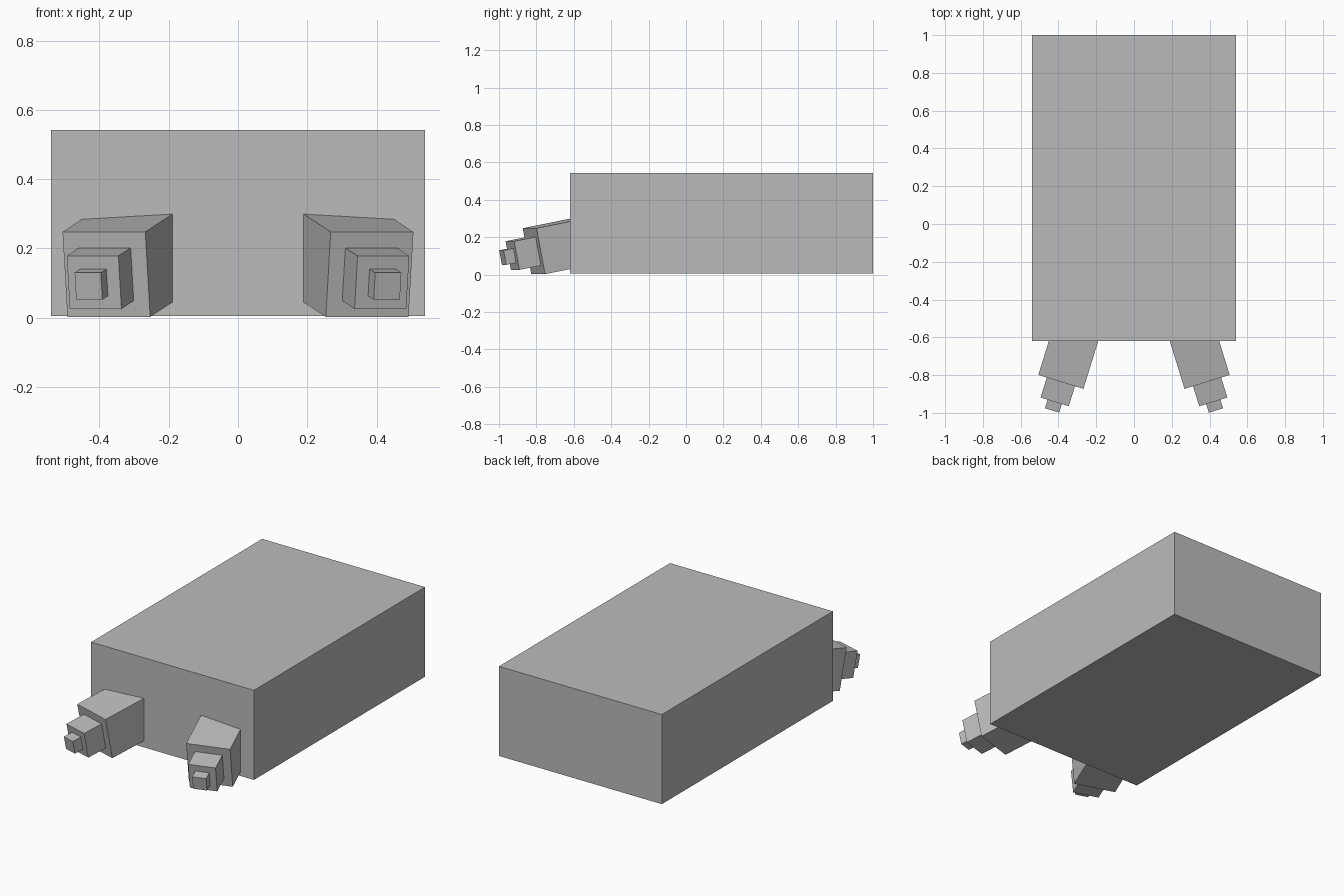
import bpy
import math
from mathutils import Vector, Euler

if "Cube" in bpy.data.objects:
    bpy.data.objects.remove(bpy.data.objects["Cube"])

grey = bpy.data.materials.new("plain grey")
grey.diffuse_color = (0.5, 0.5, 0.5, 1)
grey.use_nodes = True
grey.node_tree.nodes["Principled BSDF"].inputs["Base Color"].default_value = grey.diffuse_color


def box(name, size, centre, rotation=(0, 0, 0)):
    bpy.ops.mesh.primitive_cube_add(size=1, location=centre, rotation=rotation)
    ob = bpy.context.object
    ob.name = name
    ob.scale = size
    bpy.ops.object.transform_apply(location=False, rotation=False, scale=True)
    ob.data.materials.append(grey)
    return ob


# Main slab
box("body", (1.08, 1.62, 0.537), (0, 0.19, 0.2735))

# Stepped limbs, splayed outward and tilted down: (name, side, length, front offset)
STEPS = [("limb_base", 0.25, 0.32, 0.0),
         ("limb_middle", 0.156, 0.16, 0.122),
         ("limb_tip", 0.079, 0.08, 0.178)]
PITCH, YAW = math.radians(11), math.radians(17.2)

for label, side in (("left", -1), ("right", 1)):
    rot = Euler((PITCH, 0, side * YAW))
    forward = rot.to_matrix() @ Vector((0, -1, 0))
    face_centre = Vector((side * 0.38, -0.813, 0.125))
    for name, width, length, offset in STEPS:
        centre = face_centre + forward * (offset - length / 2)
        box(f"{name}_{label}", (width, length, width), centre, rot)
